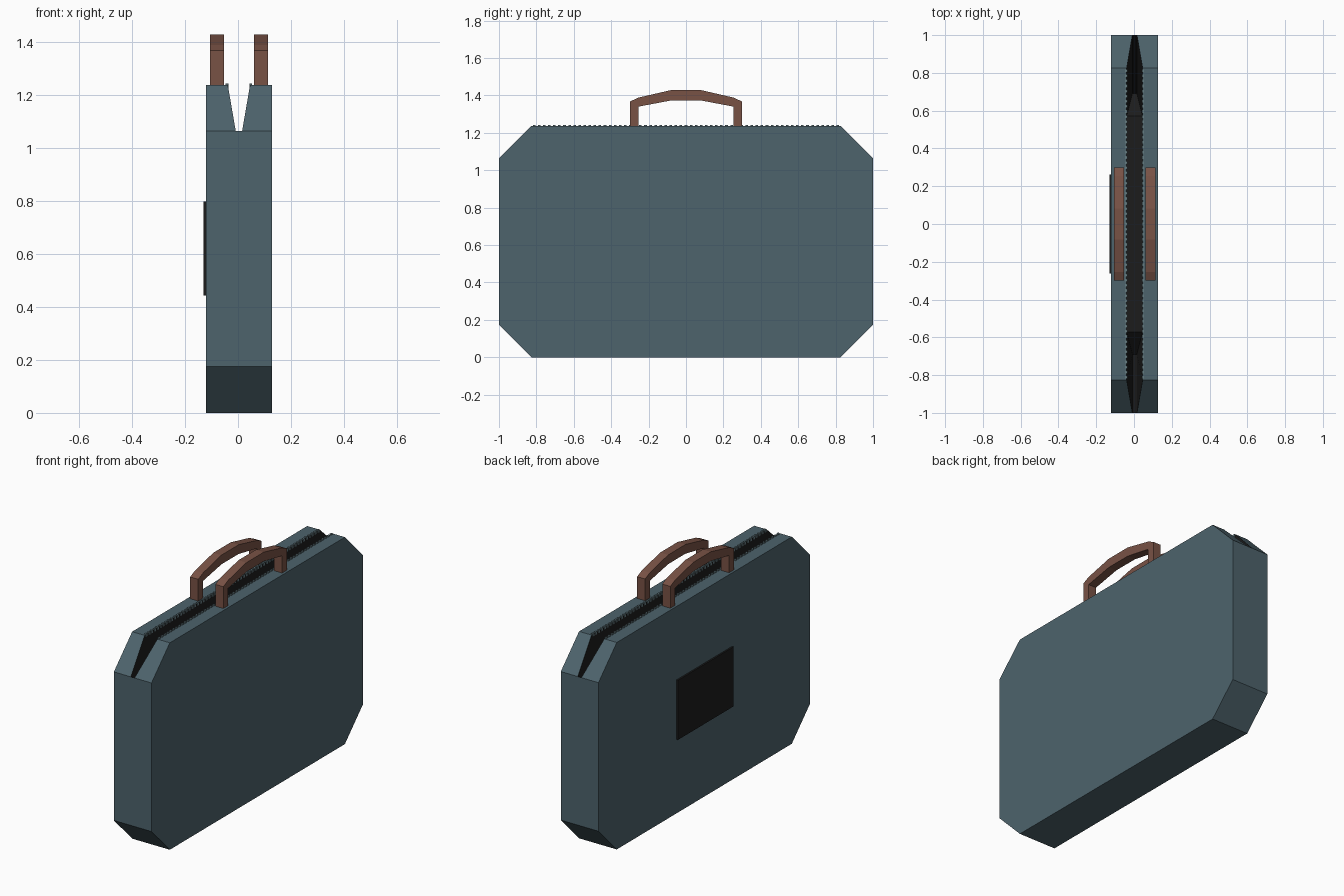
import bpy, bmesh

if "Cube" in bpy.data.objects:
    bpy.data.objects.remove(bpy.data.objects["Cube"])

CX = 0.0035          # middle of the case thickness
HALF = 0.1245        # half thickness
TOP = 1.237


def material(name, rgb):
    m = bpy.data.materials.new(name)
    m.diffuse_color = (*rgb, 1)
    m.use_nodes = True
    m.node_tree.nodes["Principled BSDF"].inputs["Base Color"].default_value = m.diffuse_color
    return m


cloth = material("blue_grey_cloth", (0.075, 0.125, 0.15))
lining = material("black_lining", (0.012, 0.012, 0.012))
leather = material("brown_leather", (0.19, 0.085, 0.06))
metal = material("zip_metal", (0.13, 0.2, 0.22))


def finish(bm, name, *mats):
    bmesh.ops.recalc_face_normals(bm, faces=bm.faces[:])
    me = bpy.data.meshes.new(name)
    bm.to_mesh(me)
    bm.free()
    for m in mats:
        me.materials.append(m)
    ob = bpy.data.objects.new(name, me)
    bpy.context.collection.objects.link(ob)
    return ob


def add_box(bm, center, size):
    verts = bmesh.ops.create_cube(bm, size=1)["verts"]
    bmesh.ops.scale(bm, vec=size, verts=verts)
    bmesh.ops.translate(bm, vec=center, verts=verts)


# Case: octagonal slab with a slot across its top, sunk into a pocket
bm = bmesh.new()
profile = [(1, 1.063), (0.827, TOP), (-0.827, TOP), (-1, 1.063),
           (-1, 0.175), (-0.827, 0), (0.827, 0), (1, 0.175)]
slot_half = [0.012, 0.042, 0.042, 0.012]
DEPTH_Z, SHRINK = 0.3, 0.69
side, rim, floor = {}, {}, {}
for s in (-1, 1):
    side[s] = [bm.verts.new((CX + s * HALF, y, z)) for y, z in profile]
    top = list(zip(profile[:4], slot_half))
    rim[s] = [bm.verts.new((CX + s * w, y, z)) for (y, z), w in top]
    floor[s] = [bm.verts.new((CX + s * w, y * SHRINK, DEPTH_Z + (z - TOP) * SHRINK))
                for (y, z), w in top]
    bm.faces.new(side[s])
    for i in range(3):
        bm.faces.new((side[s][i], side[s][i + 1], rim[s][i + 1], rim[s][i]))
a, b = side[-1], side[1]
for i in (4, 5, 6):
    bm.faces.new((a[i], a[i + 1], b[i + 1], b[i]))
bm.faces.new((a[7], a[0], rim[-1][0], rim[1][0], b[0], b[7]))
bm.faces.new((a[4], a[3], rim[-1][3], rim[1][3], b[3], b[4]))

# Pocket walls, ends and floor
inside = []
for s in (-1, 1):
    for i in range(3):
        inside.append(bm.faces.new((rim[s][i], rim[s][i + 1], floor[s][i + 1], floor[s][i])))
for i in (0, 3):
    inside.append(bm.faces.new((rim[-1][i], rim[1][i], floor[1][i], floor[-1][i])))
for i in range(3):
    inside.append(bm.faces.new((floor[-1][i], floor[-1][i + 1], floor[1][i + 1], floor[1][i])))
for f in inside:
    f.material_index = 1
finish(bm, "case_body", cloth, lining)

# Zip teeth along both lips of the slot
bm = bmesh.new()
COUNT = 61
for s in (-1, 1):
    for i in range(COUNT):
        y = -0.812 + 1.624 * i / (COUNT - 1)
        add_box(bm, (CX + s * 0.0445, y, TOP - 0.003), (0.011, 0.014, 0.018))
finish(bm, "zip_teeth", metal)

# Handles: segmented arch extruded across the thickness
outer = [(0.30, TOP), (0.30, 1.367), (0.255, 1.388), (0.082, 1.428)]
inner = [(0.255, TOP), (0.255, 1.29), (0.255, 1.34), (0.08, 1.373)]


def mirrored(points):
    return points + [(-y, z) for y, z in reversed(points)]


def handle(name, x):
    bm = bmesh.new()
    out, inn = mirrored(outer), mirrored(inner)
    o = [bm.verts.new((x - 0.0265, y, z)) for y, z in out]
    n = [bm.verts.new((x - 0.0265, y, z)) for y, z in inn]
    faces = [bm.faces.new((o[i], o[i + 1], n[i + 1], n[i])) for i in range(len(o) - 1)]
    geo = bmesh.ops.extrude_face_region(bm, geom=faces, use_keep_orig=True)["geom"]
    moved = [g for g in geo if isinstance(g, bmesh.types.BMVert)]
    bmesh.ops.translate(bm, vec=(0.053, 0, 0), verts=moved)
    finish(bm, name, leather)


handle("left_handle", CX - 0.083)
handle("right_handle", CX + 0.083)

# Thin square panel on the left face
bm = bmesh.new()
add_box(bm, (-0.1255, 0, 0.62), (0.011, 0.526, 0.356))
finish(bm, "side_panel", lining)
